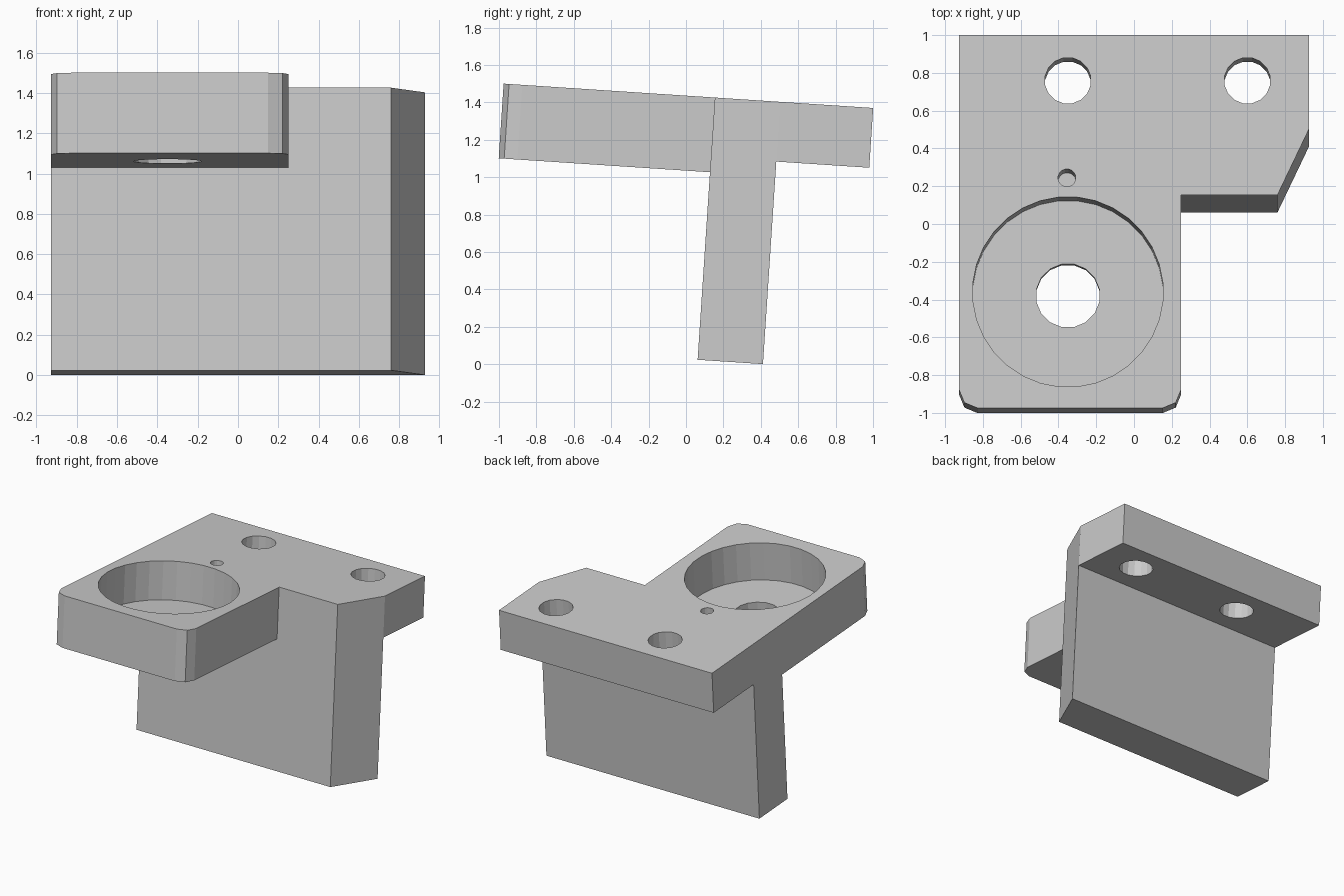
import bpy, bmesh, math
from mathutils import Vector

if "Cube" in bpy.data.objects:
    bpy.data.objects.remove(bpy.data.objects["Cube"])

# Local frame: y runs front to back from the front edge, z = 0 is the top face
TILT = math.radians(3.77)
HALF = 0.927
STEM_F, STEM_B, BACK = 1.132, 1.482, 1.98


def prism(name, points, direction):
    """Extrude a closed outline of 3D points along a direction."""
    bm = bmesh.new()
    face = bm.faces.new([bm.verts.new(p) for p in points])
    new = bmesh.ops.extrude_face_region(bm, geom=[face])["geom"]
    verts = [g for g in new if isinstance(g, bmesh.types.BMVert)]
    bmesh.ops.translate(bm, verts=verts, vec=Vector(direction))
    bmesh.ops.recalc_face_normals(bm, faces=bm.faces)
    mesh = bpy.data.meshes.new(name)
    bm.to_mesh(mesh)
    bm.free()
    ob = bpy.data.objects.new(name, mesh)
    bpy.context.collection.objects.link(ob)
    return ob


def combine(target, tool, operation):
    """Apply a boolean and discard the helper."""
    tool.hide_render = True
    mod = target.modifiers.new("cut", 'BOOLEAN')
    mod.operation, mod.solver, mod.object = operation, 'EXACT', tool
    bpy.context.view_layer.objects.active = target
    bpy.ops.object.modifier_apply(modifier=mod.name)
    bpy.data.objects.remove(tool)


def hole(target, x, y, radius, bottom, sides):
    """Cut a round hole from above the top face down to bottom."""
    ring = [(x + radius * math.cos((i + 0.5) * math.tau / sides),
             y + radius * math.sin((i + 0.5) * math.tau / sides), bottom)
            for i in range(sides)]
    combine(target, prism("hole_cutter", ring, (0, 0, 0.1 - bottom)), 'DIFFERENCE')


# T-shaped side profile: front ledge, stem and thinner back plate
side = [(0, 0), (0, -0.40), (STEM_F, -0.40), (STEM_F, -1.405),
        (STEM_B, -1.405), (STEM_B, -0.32), (BACK, -0.32), (BACK, 0)]
bracket = prism("bracket", [(-HALF, y, z) for y, z in side], (2 * HALF, 0, 0))

# Plan outline: rounded front corners, notch and slanted right side
r, ledge_x, k = 0.10, 0.25, 0.10 * (1 - math.sqrt(0.5))
plan = [(-1.1, 2.2), (-1.1, r + 0.2), (-HALF, r + 0.1), (-HALF, r),
        (-HALF + k, k), (-HALF + r, 0), (-HALF + r, -0.1),
        (ledge_x - r, -0.1), (ledge_x - r, 0), (ledge_x - k, k), (ledge_x, r),
        (ledge_x, STEM_F), (0.76, STEM_F), (HALF, STEM_B), (1.1, STEM_B + 0.1),
        (1.1, 2.2)]
combine(bracket, prism("plan_cutter", [(x, y, -1.6) for x, y in plan], (0, 0, 1.8)),
        'INTERSECT')

# Bearing pocket with its through hole, blind pin hole, two bolt holes
hole(bracket, -0.35, 0.617, 0.505, -0.30, 32)
hole(bracket, -0.35, 0.617, 0.17, -0.60, 16)
hole(bracket, -0.355, 1.222, 0.047, -0.30, 16)
for x in (-0.35, 0.60):
    hole(bracket, x, 1.738, 0.123, -0.60, 16)

# Tilt the whole part and stand it on the ground
bracket.rotation_euler = (-TILT, 0, 0)
bracket.location = (0, -0.975, 1.5)
